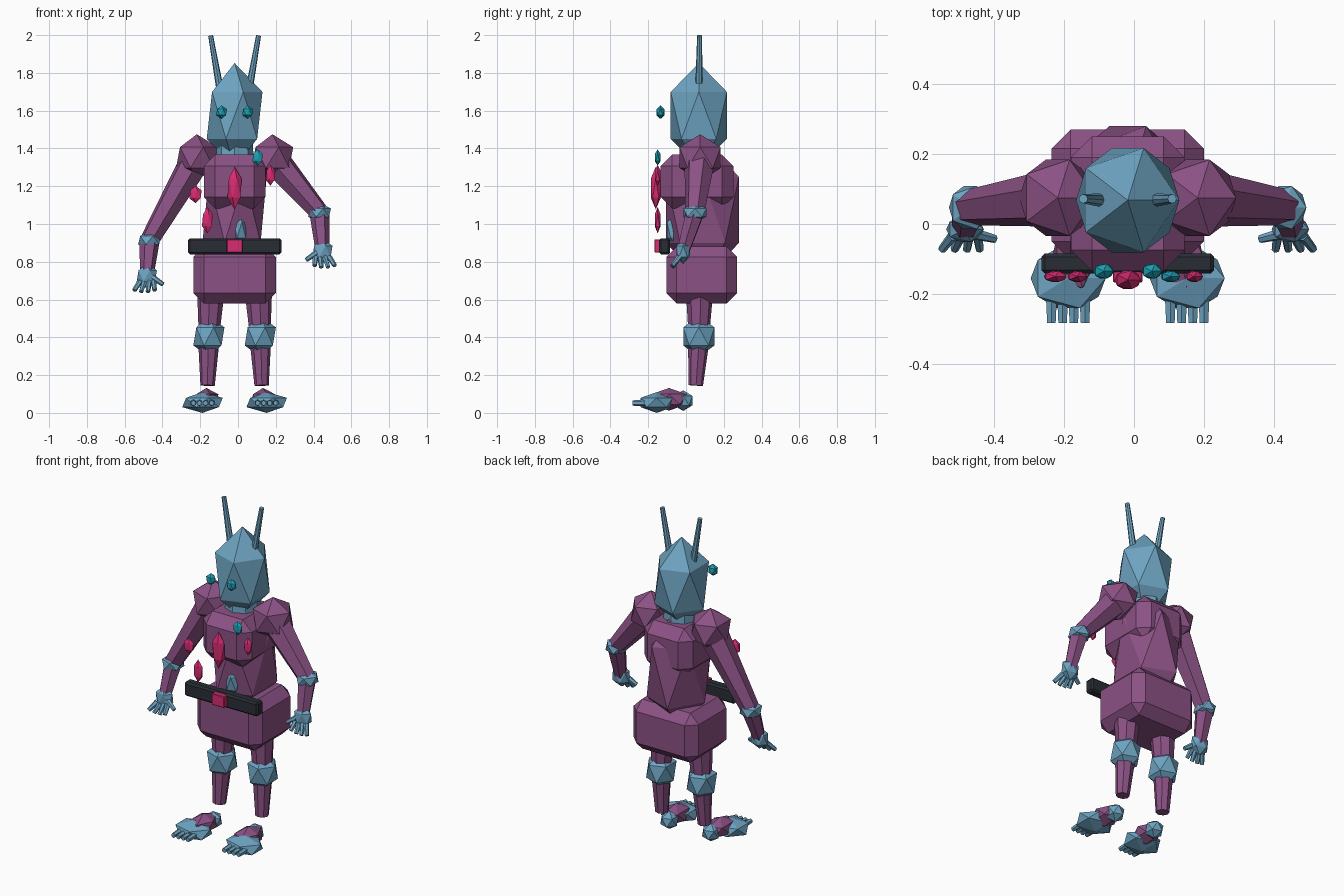
import bpy, bmesh
from mathutils import Vector, Matrix

cube = bpy.data.objects.get("Cube")
if cube:
    bpy.data.objects.remove(cube, do_unlink=True)

C = -0.018  # body centre line


def material(name, rgb):
    m = bpy.data.materials.new(name)
    m.use_nodes = True
    m.diffuse_color = (*rgb, 1)
    m.node_tree.nodes["Principled BSDF"].inputs["Base Color"].default_value = (*rgb, 1)
    return m


PURPLE = material("plum purple", (0.26, 0.084, 0.235))
BLUE = material("steel blue", (0.155, 0.37, 0.54))
DARK = material("charcoal", (0.022, 0.027, 0.036))
PINK = material("hot pink", (0.69, 0.025, 0.17))
TEAL = material("teal", (0.012, 0.355, 0.46))


def finish(bm, name, mat):
    mesh = bpy.data.meshes.new(name)
    bm.to_mesh(mesh)
    bm.free()
    mesh.materials.append(mat)
    ob = bpy.data.objects.new(name, mesh)
    bpy.context.collection.objects.link(ob)
    return ob


def gem(name, mat, loc, size):
    """Faceted twenty-sided ball, stretched by its radii."""
    bm = bmesh.new()
    bmesh.ops.create_icosphere(bm, subdivisions=1, radius=1)
    bmesh.ops.scale(bm, vec=size, verts=bm.verts)
    bmesh.ops.translate(bm, vec=loc, verts=bm.verts)
    return finish(bm, name, mat)


def limb(name, mat, a, b, r1, r2, sides=8):
    """Tapered tube from a to b."""
    a, b = Vector(a), Vector(b)
    d = b - a
    bm = bmesh.new()
    bmesh.ops.create_cone(bm, cap_ends=True, segments=sides, radius1=r1, radius2=r2, depth=d.length)
    turn = Vector((0, 0, 1)).rotation_difference(d).to_matrix().to_4x4()
    bmesh.ops.transform(bm, matrix=Matrix.Translation((a + b) / 2) @ turn, verts=bm.verts)
    return finish(bm, name, mat)


def block(name, mat, loc, size, bevel):
    """Box with chamfered edges."""
    bm = bmesh.new()
    bmesh.ops.create_cube(bm, size=1)
    bmesh.ops.scale(bm, vec=size, verts=bm.verts)
    bmesh.ops.translate(bm, vec=loc, verts=bm.verts)
    bmesh.ops.bevel(bm, geom=bm.edges[:], offset=bevel, segments=1, affect='EDGES', profile=0.5)
    return finish(bm, name, mat)


# Head and neck
gem("head", BLUE, (C, 0.068, 1.575), (0.165, 0.175, 0.277))
limb("neck", BLUE, (C, 0.07, 1.28), (C, 0.07, 1.45), 0.105, 0.095)

# Torso
block("chest", PURPLE, (C, 0.058, 1.225), (0.325, 0.385, 0.285), 0.06)
gem("abdomen", PURPLE, (C, 0.0875, 1.075), (0.19, 0.226, 0.39))
gem("belly_patch", BLUE, (0.008, -0.05, 0.97), (0.045, 0.06, 0.09))
block("pelvis", PURPLE, (C, 0.083, 0.73), (0.436, 0.375, 0.3), 0.055)

# Belt
block("belt", DARK, (C, -0.113, 0.882), (0.494, 0.058, 0.085), 0.01)
block("belt_buckle", PINK, (C, -0.15, 0.884), (0.085, 0.035, 0.07), 0.004)

# Floating eyes and gems
for side, s in (("left", 1), ("right", -1)):
    gem(side + "_eye", TEAL, (C + s * 0.069, -0.135, 1.592), (0.032, 0.025, 0.036))
gem("teal_gem", TEAL, (0.104, -0.15, 1.352), (0.031, 0.018, 0.043))
gem("centre_gem", PINK, (C, -0.16, 1.19), (0.042, 0.031, 0.113))
for name, x, z, w, h in (("upper_left_gem", 0.172, 1.258, 0.028, 0.055),
                         ("upper_right_gem", -0.225, 1.157, 0.037, 0.046),
                         ("lower_right_gem", -0.162, 1.02, 0.032, 0.07)):
    gem(name, PINK, (x, -0.15, z), (w, 0.018, h))

# Arms, one raised higher than the other
for side, s, elbow_z in (("left", 1, 1.06), ("right", -1, 0.915)):
    drop = 0.205 if s > 0 else 0.19
    shoulder = Vector((C + s * 0.2, 0.075, 1.352))
    elbow = Vector((C + s * 0.45, 0.047, elbow_z))
    palm = Vector((C + s * 0.465, -0.015, elbow_z - drop))
    gem(side + "_shoulder", PURPLE, shoulder, (0.123, 0.128, 0.123))
    limb(side + "_upper_arm", PURPLE, shoulder, elbow, 0.085, 0.052, 6)
    gem(side + "_elbow", BLUE, elbow, (0.068, 0.072, 0.05))
    limb(side + "_forearm", PURPLE, elbow, palm, 0.054, 0.036, 6)
    gem(side + "_palm", BLUE, palm, (0.06, 0.042, 0.066))
    # Fingers fan out, thumb points inwards
    for i in range(4):
        f = i - 1.5
        root = palm + Vector((s * f * 0.024, -0.02, -0.03))
        tip = palm + Vector((s * (0.012 + f * 0.036), -0.058, -0.088 + abs(f) * 0.008))
        limb(f"{side}_finger_{i + 1}", BLUE, root, tip, 0.015, 0.012, 6)
    limb(side + "_thumb", BLUE, palm + Vector((-s * 0.02, -0.012, 0)),
         palm + Vector((-s * 0.086, -0.028, -0.045)), 0.017, 0.012, 6)

# Legs, feet and antennae
for side, s in (("left", 1), ("right", -1)):
    def at(dx, y, z):
        return Vector((C + s * dx, y, z))

    limb(side + "_thigh", PURPLE, at(0.125, 0.072, 0.66), at(0.136, 0.068, 0.4), 0.074, 0.054)
    gem(side + "_knee", BLUE, at(0.136, 0.068, 0.405), (0.092, 0.097, 0.108))
    limb(side + "_shin", PURPLE, at(0.136, 0.068, 0.4), at(0.143, 0.052, 0.145), 0.058, 0.038)
    gem(side + "_heel", BLUE, at(0.14, -0.015, 0.065), (0.055, 0.058, 0.055))
    gem(side + "_instep", PURPLE, at(0.15, -0.09, 0.072), (0.072, 0.11, 0.06))
    gem(side + "_foot_front", BLUE, at(0.17, -0.155, 0.055), (0.12, 0.1, 0.055))
    for i in range(4):
        dx = 0.122 + i * 0.032
        limb(f"{side}_toe_{i + 1}", BLUE, at(dx, -0.17, 0.055), at(dx, -0.283, 0.052), 0.02, 0.014, 6)
    limb(side + "_antenna", BLUE, at(0.075, 0.068, 1.7), at(0.127, 0.072, 1.998), 0.02, 0.013)
